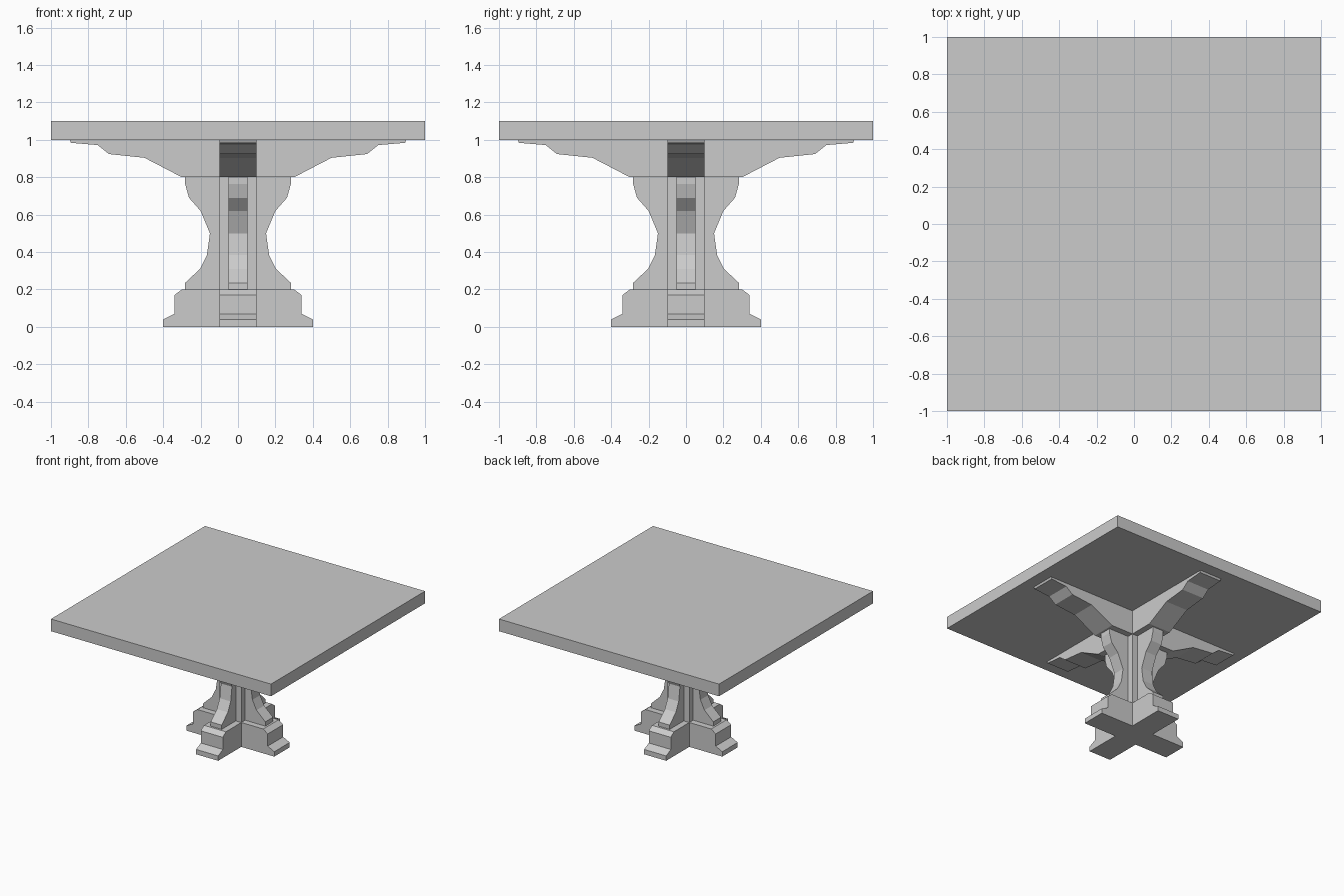
import bpy, bmesh

if "Cube" in bpy.data.objects:
    bpy.data.objects.remove(bpy.data.objects["Cube"])


def box(name, half, z0, z1):
    """Square slab centred on the z axis."""
    bpy.ops.mesh.primitive_cube_add(size=1, location=(0, 0, (z0 + z1) / 2))
    ob = bpy.context.object
    ob.name = name
    ob.scale = (2 * half, 2 * half, z1 - z0)
    bpy.ops.object.transform_apply(location=True, rotation=False, scale=True)
    return ob


def cross_loft(name, w, profile):
    """Stack plus-shaped rings: arm half width w, (reach, height) per level."""
    bm = bmesh.new()
    rings = []
    for r, z in profile:
        ring = []
        for c, s in ((1, 0), (0, 1), (-1, 0), (0, -1)):
            for x, y in ((r, -w), (r, w), (w, w)):
                ring.append(bm.verts.new((x * c - y * s, x * s + y * c, z)))
        rings.append(ring)
    for a, b in zip(rings, rings[1:]):
        for i in range(12):
            j = (i + 1) % 12
            bm.faces.new((a[i], a[j], b[j], b[i]))
    bm.faces.new(rings[0][::-1])
    bm.faces.new(rings[-1])
    bmesh.ops.recalc_face_normals(bm, faces=bm.faces)
    mesh = bpy.data.meshes.new(name)
    bm.to_mesh(mesh)
    bm.free()
    ob = bpy.data.objects.new(name, mesh)
    bpy.context.collection.objects.link(ob)
    return ob


# Stepped cross-shaped foot
cross_loft("foot", 0.10, [(0.40, 0), (0.40, 0.04), (0.34, 0.07),
                          (0.34, 0.17), (0.30, 0.20)])

# Square post with four curved fins
box("post", 0.10, 0.20, 0.80)
cross_loft("post_fins", 0.05, [(0.283, 0.20), (0.283, 0.235), (0.203, 0.31),
                               (0.166, 0.385), (0.15, 0.50), (0.20, 0.62),
                               (0.262, 0.69), (0.283, 0.765), (0.283, 0.80)])

# Brackets spreading out under the top
cross_loft("top_brackets", 0.10, [(0.30, 0.80), (0.50, 0.904), (0.69, 0.924),
                                  (0.75, 0.972), (0.893, 0.984), (0.90, 1.0)])

# Square table top
box("table_top", 1.0, 1.0, 1.1)
